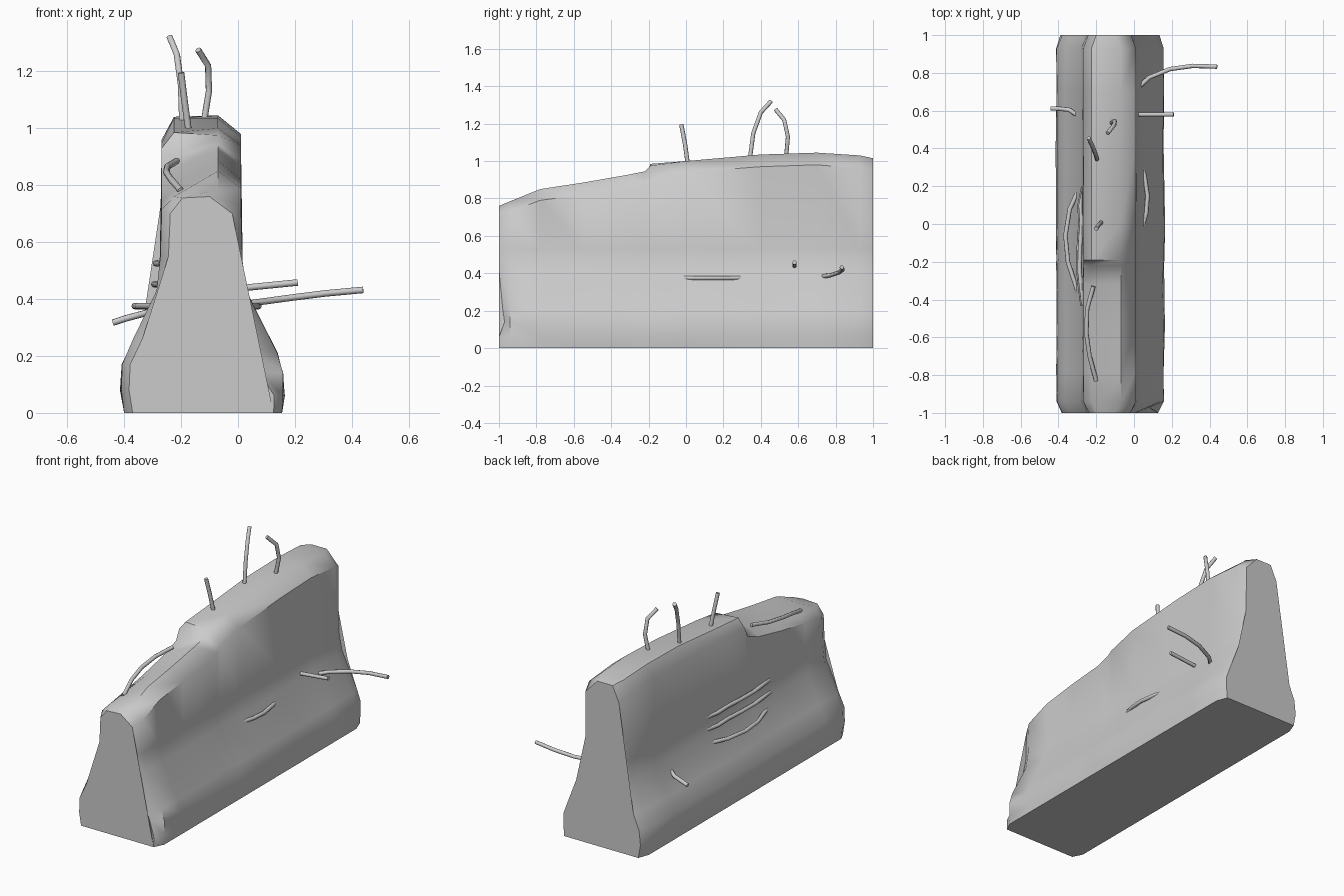
import bpy, bmesh, math, random

if "Cube" in bpy.data.objects:
    bpy.data.objects.remove(bpy.data.objects["Cube"])
random.seed(4)

# Half profiles of the concrete wall (x, z) below the top edge, base upwards
LEFT = [(-.40, 0), (-.41, .08), (-.405, .17), (-.365, .26), (-.282, .43), (-.27, .55)]
RIGHT = [(.155, 0), (.16, .06), (.155, .14), (.135, .21), (.03, .42), (.012, .53)]

# Stations along the wall: y, end inset, top heights at left edge, left mid, right mid, right edge
STATIONS = [
    (-1.0, .03, .70, .755, .76, .70),
    (-.94, .0, .715, .76, .785, .73),
    (-.78, .0, .74, .775, .85, .79),
    (-.55, .0, .78, .805, .885, .82),
    (-.32, .0, .83, .86, .925, .84),
    (-.22, .0, .87, .90, .945, .87),
    (-.19, .0, .93, .985, .975, .89),
    (0, .0, .95, 1.0, 1.0, .94),
    (.4, .0, .96, 1.035, 1.035, .97),
    (.7, .0, .96, 1.04, 1.045, .98),
    (.93, .0, .95, 1.03, 1.03, .96),
    (1.0, .025, .92, 1.015, 1.015, .93),
]


def section(y, inset, zl, zm, zn, zr):
    top = [(-.268, zl), (-.225, zm), (-.07, zn), (.01, zr)]
    pts = LEFT + top + RIGHT[::-1]
    out = []
    for x, z in pts:
        s = 1 if x > -.125 else -1
        jitter = random.uniform(-.005, .005) if .02 < z < .6 else 0
        out.append((x - s * inset + jitter, y, z))
    return out


# Broken concrete wall, lofted through the stations
bm = bmesh.new()
rings = [[bm.verts.new(p) for p in section(*s)] for s in STATIONS]
n = len(rings[0])
for a, b in zip(rings, rings[1:]):
    for i in range(n):
        j = (i + 1) % n
        bm.faces.new((a[i], a[j], b[j], b[i]))
bm.faces.new(rings[0])
bm.faces.new(rings[-1][::-1])
# Chipped lower front corner
for k, dy in ((2, .03), (3, .02)):
    rings[0][n - 1 - k].co.x -= .05
    rings[0][n - 1 - k].co.y += dy
bmesh.ops.triangulate(bm, faces=[f for f in bm.faces if len(f.verts) > 4])
bmesh.ops.recalc_face_normals(bm, faces=bm.faces)
me = bpy.data.meshes.new("concrete_wall")
bm.to_mesh(me)
bm.free()
wall = bpy.data.objects.new("concrete_wall", me)
bpy.context.collection.objects.link(wall)
bpy.context.view_layer.objects.active = wall
wall.select_set(True)
bpy.ops.object.shade_smooth_by_angle(angle=math.radians(50))
wall.select_set(False)


# Bent reinforcing rods
def rod(name, pts, r=.0115):
    cu = bpy.data.curves.new(name, 'CURVE')
    cu.dimensions = '3D'
    cu.bevel_depth = r
    cu.bevel_resolution = 2
    cu.use_fill_caps = True
    sp = cu.splines.new('POLY')
    sp.points.add(len(pts) - 1)
    for p, co in zip(sp.points, pts):
        p.co = (*co, 1)
    ob = bpy.data.objects.new(name, cu)
    bpy.context.collection.objects.link(ob)
    ob.select_set(True)
    bpy.context.view_layer.objects.active = ob
    bpy.ops.object.convert(target='MESH')
    bpy.ops.object.shade_smooth_by_angle(angle=math.radians(50))
    bpy.context.view_layer.objects.active.select_set(False)


# Rods sticking out of the top
rod("top_rod_front", [(-.172, .01, .98), (-.187, -.005, 1.09), (-.2, -.025, 1.195)])
rod("top_rod_middle", [(-.195, .34, 1.0), (-.2, .36, 1.15), (-.215, .40, 1.26), (-.24, .455, 1.32)])
rod("top_rod_back", [(-.12, .535, 1.02), (-.102, .545, 1.13), (-.105, .525, 1.22), (-.14, .48, 1.275)])
# Rods on the right side
rod("right_rod_long", [(.01, .71, .38), (.08, .775, .39), (.19, .82, .405), (.31, .837, .42), (.44, .833, .432)])
rod("right_rod_short", [(-.02, .58, .435), (.21, .58, .458)])
rod("right_rod_bowed", [(.02, .36, .375), (.055, .26, .375), (.072, .15, .375), (.065, .06, .375), (.035, -.05, .375)])
# Rods on the left side
rod("left_rod_short", [(-.29, .57, .36), (-.345, .605, .345), (-.39, .61, .333), (-.44, .612, .317)])
rod("left_rod_bowed", [(-.285, .2, .375), (-.34, .08, .375), (-.363, -.06, .375), (-.35, -.2, .375), (-.275, -.43, .375)])
for i, (z, x) in enumerate(((.452, -.288), (.525, -.282))):
    rod(f"left_rod_wavy_{i + 1}", [(x + .02, .2, z), (x, .1, z), (x + .004, 0, z), (x - .004, -.12, z),
                                   (x - .006, -.25, z), (x + .003, -.34, z), (x + .015, -.43, z)])
# Rod lying in the broken top edge
rod("broken_edge_rod", [(-.2, -.83, .78), (-.235, -.7, .82), (-.252, -.58, .845), (-.248, -.45, .865), (-.215, -.33, .885)])
